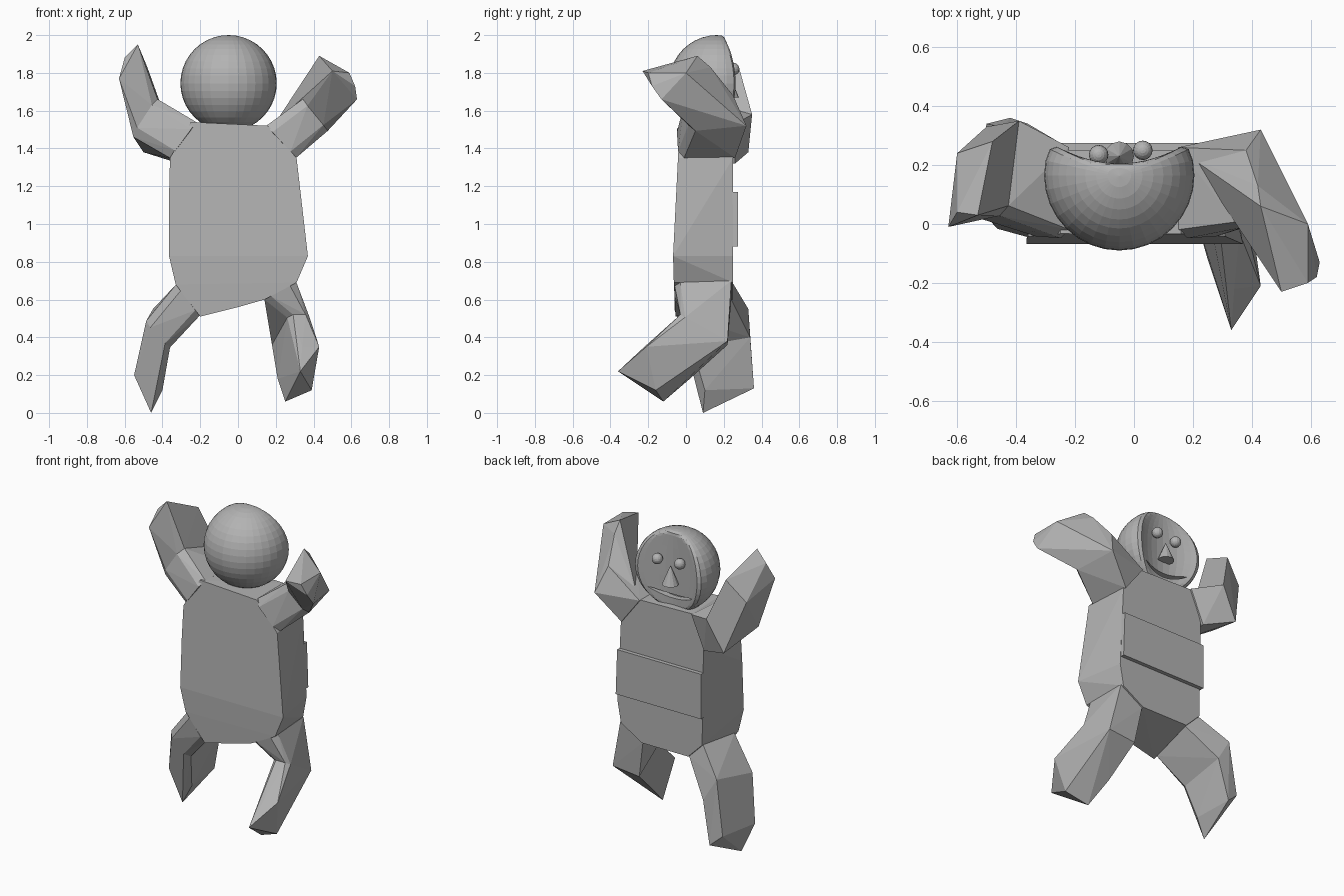
import bpy, bmesh
from mathutils import Vector

cube = bpy.data.objects.get("Cube")
if cube:
    bpy.data.objects.remove(cube, do_unlink=True)

grey = bpy.data.materials.new("plain grey")
grey.use_nodes = True
GREY = (0.45, 0.45, 0.45, 1)
grey.diffuse_color = GREY
grey.node_tree.nodes["Principled BSDF"].inputs["Base Color"].default_value = GREY


def finish(name, bm):
    bmesh.ops.recalc_face_normals(bm, faces=bm.faces)
    mesh = bpy.data.meshes.new(name)
    bm.to_mesh(mesh)
    bm.free()
    mesh.materials.append(grey)
    obj = bpy.data.objects.new(name, mesh)
    bpy.context.collection.objects.link(obj)
    return obj


def hull(name, points):
    """Faceted block wrapped around its corner points."""
    bm = bmesh.new()
    verts = [bm.verts.new(p) for p in points]
    out = bmesh.ops.convex_hull(bm, input=verts)
    spare = {v for v in out["geom_interior"] if isinstance(v, bmesh.types.BMVert)}
    bmesh.ops.delete(bm, geom=list(spare), context='VERTS')
    return finish(name, bm)


def prism(name, outline, y0, y1):
    """Outline in x and z, extruded along y."""
    bm = bmesh.new()
    face = bm.faces.new([bm.verts.new((x, y0, z)) for x, z in outline])
    ext = bmesh.ops.extrude_face_region(bm, geom=[face])
    moved = [v for v in ext["geom"] if isinstance(v, bmesh.types.BMVert)]
    bmesh.ops.translate(bm, verts=moved, vec=(0, y1 - y0, 0))
    return finish(name, bm)


def rounded(ring):
    """Chamfer the two front corners of a four-corner section."""
    a, b, c, d = (Vector(p) for p in ring)
    return [a.lerp(b, 0.2), a.lerp(d, 0.1), b.lerp(a, 0.2), b.lerp(c, 0.1), c, d]


def limb(side, upper_name, lower_name, root, joint, end):
    """Two blocks that share the joint section."""
    joint = rounded(joint)
    hull(side + upper_name, rounded(root) + joint)
    hull(side + lower_name, joint + end)


# Torso: wide on the front, narrower on the face side
front = [(-0.25, 1.54), (0.16, 1.52), (0.31, 1.35), (0.37, 0.83),
         (0.31, 0.69), (0.14, 0.6), (0, 0.56), (-0.2, 0.51),
         (-0.33, 0.68), (-0.365, 0.83), (-0.365, 1.15), (-0.36, 1.35)]
back = [(-0.24, 1.53), (0.16, 1.52), (0.29, 1.35), (0.315, 0.83),
        (0.29, 0.69), (0.14, 0.6), (-0.19, 0.6), (-0.29, 0.7), (-0.3, 1.33)]
hull("torso", [(x, -0.07 + 0.05 * abs(z - 0.8), z) for x, z in front]
     + [(x, 0.25, z) for x, z in back])

# Raised belly band
prism("belly_band", [(-0.3, 0.88), (0.31, 0.88), (0.3, 1.17), (-0.3, 1.17)], 0.22, 0.275)

# Arms
limb("left_", "upper_arm", "forearm",
     [(0.15, -0.05, 1.52), (0.31, -0.04, 1.35), (0.28, 0.26, 1.35), (0.15, 0.26, 1.52)],
     [(0.34, -0.02, 1.66), (0.48, 0.02, 1.49), (0.43, 0.32, 1.52), (0.38, 0.25, 1.68)],
     [(0.2, 0.22, 1.54), (0.42, 0.13, 1.83), (0.43, 0.06, 1.89), (0.5, -0.23, 1.81),
      (0.59, -0.2, 1.8), (0.62, -0.18, 1.73), (0.63, -0.13, 1.66), (0.59, 0, 1.8)])
limb("right_", "upper_arm", "forearm",
     [(-0.22, -0.05, 1.54), (-0.36, -0.04, 1.35), (-0.31, 0.26, 1.32), (-0.22, 0.26, 1.53)],
     [(-0.43, 0.03, 1.67), (-0.56, 0.02, 1.47), (-0.5, 0.33, 1.38), (-0.39, 0.35, 1.58)],
     [(-0.53, 0.03, 1.95), (-0.6, 0.04, 1.88), (-0.63, -0.01, 1.77),
      (-0.6, 0.24, 1.7), (-0.48, 0.28, 1.83)])

# Legs
limb("left_", "thigh", "shin",
     [(0.31, -0.06, 0.69), (0.14, -0.06, 0.6), (0.14, 0.24, 0.6), (0.3, 0.24, 0.7)],
     [(0.38, -0.03, 0.52), (0.27, -0.03, 0.52), (0.18, 0.22, 0.36), (0.37, 0.22, 0.38)],
     [(0.43, -0.21, 0.35), (0.34, -0.22, 0.35), (0.33, -0.36, 0.22),
      (0.39, -0.16, 0.12), (0.25, -0.12, 0.06), (0.21, 0.02, 0.18)])
limb("right_", "thigh", "shin",
     [(-0.33, -0.06, 0.68), (-0.2, -0.06, 0.51), (-0.19, 0.24, 0.6), (-0.29, 0.24, 0.7)],
     [(-0.49, -0.02, 0.48), (-0.36, 0, 0.34), (-0.36, 0.34, 0.4), (-0.45, 0.33, 0.55)],
     [(-0.55, 0.08, 0.2), (-0.46, 0.09, 0), (-0.4, 0.1, 0.12),
      (-0.42, 0.36, 0.13), (-0.5, 0.34, 0.2)])

# Head: a ball pressed into a shallow hollow on the face side, with a soft rim
HEAD = Vector((-0.05, 0.165, 1.745))
SOFT = 0.06
bm = bmesh.new()
bmesh.ops.create_uvsphere(bm, u_segments=32, v_segments=20, radius=0.255)
for v in bm.verts:
    limit = 0.04 + 1.3 * v.co.x ** 2
    blend = max(SOFT - abs(v.co.y - limit), 0) / SOFT
    v.co.y = min(v.co.y, limit) - blend ** 2 * SOFT / 4
    v.co += HEAD
head = finish("head", bm)

# Mouth: a curved slit cut into the face
steps = [i / 5 for i in range(-5, 6)]
lower = [(HEAD.x + 0.16 * t, 1.57 + 0.045 * t * t) for t in steps]
upper = [(HEAD.x + 0.16 * t, 1.595 + 0.025 * t * t) for t in steps[-2:0:-1]]
mouth = prism("mouth_cutter", lower + upper, 0.17, 0.4)
mouth.hide_render = True
mouth.hide_viewport = True
cut = head.modifiers.new("mouth", 'BOOLEAN')
cut.operation = 'DIFFERENCE'
cut.solver = 'EXACT'
cut.object = mouth

# Eyes
for name, x, y in (("left_eye", 0.03, 0.25), ("right_eye", -0.12, 0.235)):
    bm = bmesh.new()
    bmesh.ops.create_uvsphere(bm, u_segments=16, v_segments=10, radius=0.033)
    bmesh.ops.translate(bm, verts=bm.verts, vec=(x, y, 1.82))
    finish(name, bm)

# Nose
bm = bmesh.new()
bmesh.ops.create_cone(bm, cap_ends=True, segments=12, radius1=0.05, radius2=0, depth=0.12)
bmesh.ops.translate(bm, verts=bm.verts, vec=(HEAD.x, 0.23, 1.73))
finish("nose", bm)
